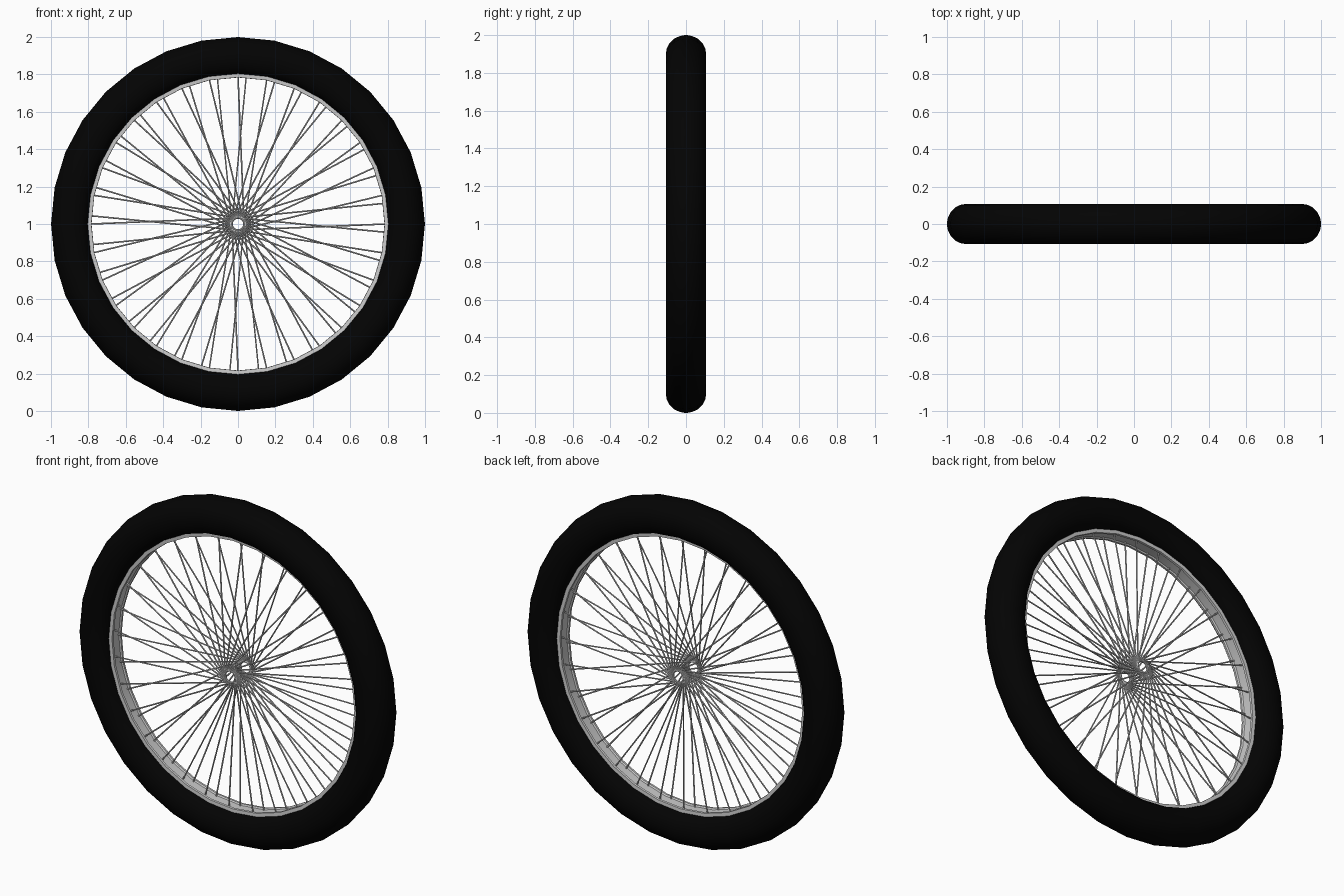
import bpy, bmesh
from math import sin, cos, pi, radians
from mathutils import Vector

if "Cube" in bpy.data.objects:
    bpy.data.objects.remove(bpy.data.objects["Cube"])

SEG = 32          # sides around the wheel
SPOKES = 32       # spokes per hub flange


def finish(bm, name, color=None):
    bmesh.ops.recalc_face_normals(bm, faces=bm.faces)
    me = bpy.data.meshes.new(name)
    bm.to_mesh(me)
    bm.free()
    ob = bpy.data.objects.new(name, me)
    bpy.context.collection.objects.link(ob)
    if color:
        mat = bpy.data.materials.new(name + "_material")
        mat.diffuse_color = color
        mat.use_nodes = True
        mat.node_tree.nodes["Principled BSDF"].inputs["Base Color"].default_value = mat.diffuse_color
        me.materials.append(mat)
    bpy.ops.object.select_all(action='DESELECT')
    ob.select_set(True)
    bpy.context.view_layer.objects.active = ob
    bpy.ops.object.shade_smooth_by_angle(angle=radians(35))


def wheel_point(r, angle, y):
    return Vector((r * cos(angle), y, 1 + r * sin(angle)))


def lathe(bm, profile, seg):
    """Revolve a closed (radius, y) profile around the axle."""
    rings = [[bm.verts.new(wheel_point(r, 2 * pi * i / seg, y)) for r, y in profile]
             for i in range(seg)]
    n = len(profile)
    for i in range(seg):
        a, b = rings[i], rings[(i + 1) % seg]
        for j in range(n):
            k = (j + 1) % n
            bm.faces.new((a[j], a[k], b[k], b[j]))


def mirrored(half):
    return half + [(r, -y) for r, y in reversed(half)]


def circle(radius, minor, y, n):
    return [(radius + minor * cos(2 * pi * i / n), y + minor * sin(2 * pi * i / n))
            for i in range(n)]


def rod(bm, p, q, radius, sides=6):
    d = q - p
    made = bmesh.ops.create_cone(bm, cap_ends=True, segments=sides, radius1=radius,
                                 radius2=radius, depth=d.length)
    rot = d.to_track_quat('Z', 'Y')
    for v in made['verts']:
        v.co = rot @ v.co + (p + q) / 2


# Tyre: round tread, sides tucking in to the rim
tread = [(0.9 + 0.1 * sin(a), -0.107 * cos(a))
         for a in (pi / 2 * i / 5 for i in range(5))]
bm = bmesh.new()
lathe(bm, mirrored([(0.803, -0.044), (0.812, -0.07), (0.835, -0.092),
                    (0.868, -0.104)] + tread + [(0.9995, -0.01)]), SEG)
finish(bm, "tyre", (0.001, 0.001, 0.001, 1))

# Rim with side lips and a shallow channel
bm = bmesh.new()
lathe(bm, mirrored([(0.81, -0.047), (0.784, -0.045), (0.783, -0.032),
                    (0.79, -0.026), (0.79, -0.012)]), SEG)
finish(bm, "rim")

# Spokes leave the hub at a tangent; the two sides lean opposite ways
for side, name in ((-1, "front_spokes"), (1, "back_spokes")):
    bm = bmesh.new()
    for i in range(SPOKES):
        a = 2 * pi * i / SPOKES - (radians(3.2) if side < 0 else 0)
        rod(bm, wheel_point(0.034, a - side * radians(70), side * 0.07),
            wheel_point(0.79, a, side * 0.02), 0.0042)
    finish(bm, name)

# Open hub rings
for side, name in ((-1, "front_hub_ring"), (1, "back_hub_ring")):
    bm = bmesh.new()
    lathe(bm, circle(0.034, 0.006, side * 0.07, 8), 24)
    finish(bm, name)
